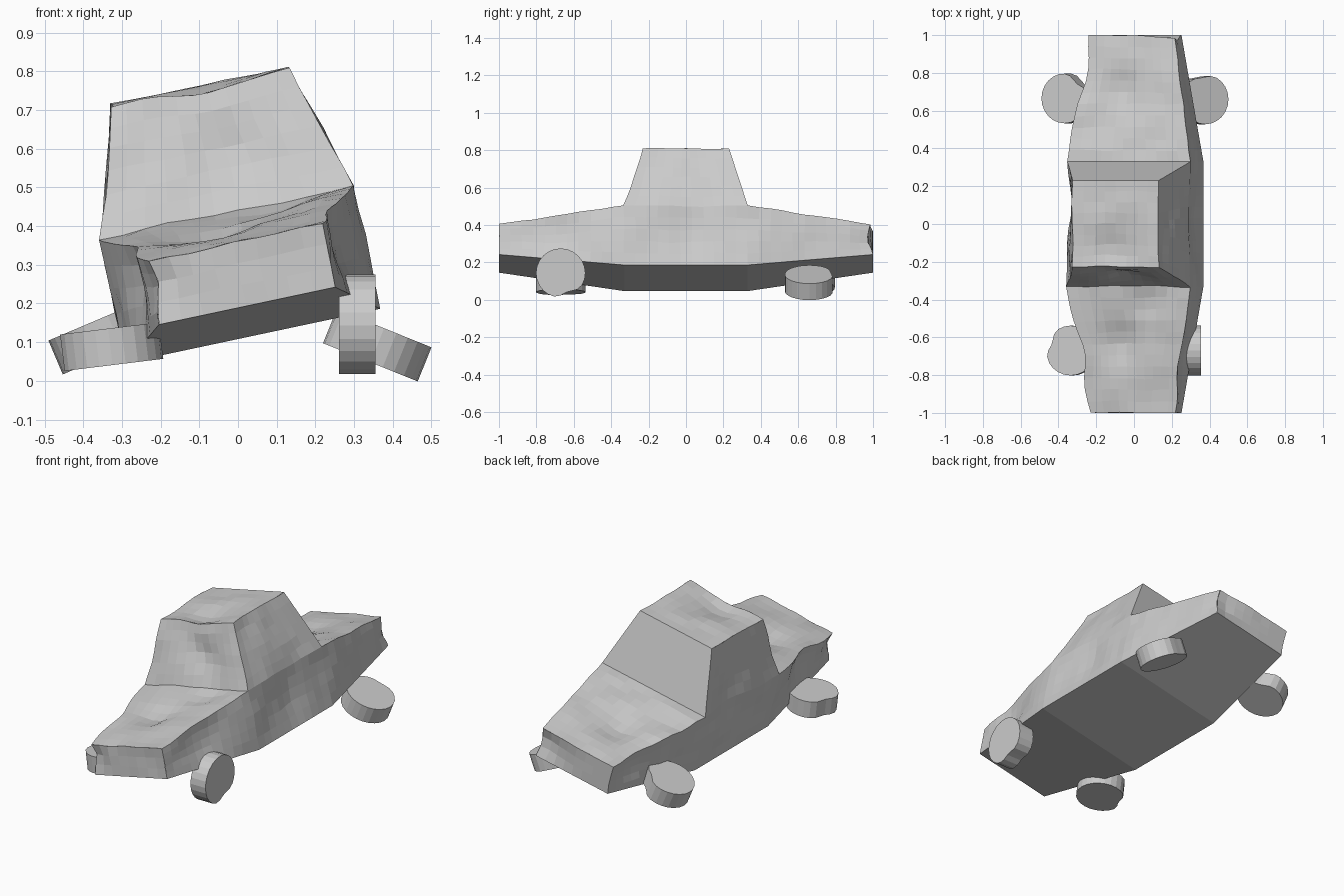
import bpy, bmesh, math
from mathutils import Vector, Matrix, noise

if "Cube" in bpy.data.objects:
    bpy.data.objects.remove(bpy.data.objects["Cube"])

# Hull stations: y -> (half width, half height), plus roof size
ENDS, MID = (0.233, 0.084), (0.335, 0.163)
YM, ROOF_Y, ROOF_W, ROOF_Z = 0.33, 0.23, 0.232, 0.497

# Crash dents: centre, radius, push vector
DENTS = [
    ((-0.02, -0.16, 0.50), 0.11, (0, 0.01, -0.035)),   # roof
    ((0.03, -0.27, 0.30), 0.11, (0, 0.035, 0)),        # windscreen
    ((-0.05, -0.62, 0.13), 0.11, (0, 0, -0.04)),       # bonnet
    ((0.10, -0.43, 0.15), 0.08, (0, 0, -0.025)),       # scuttle
    ((-0.05, 0.68, 0.12), 0.13, (0, 0, -0.035)),       # boot lid
    ((-0.29, -0.66, 0.06), 0.12, (0.045, 0, 0)),       # left front wing
    ((0.28, -0.70, 0.02), 0.12, (-0.03, 0, 0)),        # right front wing
    ((0.33, 0.05, 0.03), 0.16, (-0.025, 0, 0)),        # right door
    ((-0.32, 0.10, 0.18), 0.14, (0.03, 0, 0)),         # left door
    ((-0.27, 0.80, 0.05), 0.12, (0.035, 0, -0.02)),    # left rear wing
    ((0.20, 1.00, 0.00), 0.08, (-0.01, -0.04, 0)),     # tail corner
    ((-0.22, -0.98, 0.02), 0.06, (0.025, 0.02, 0)),    # nose corner
]


def dented(p):
    """Move a point by the dents; the floor stays flat and rigid."""
    t = max(0, (abs(p.y) - YM) / (1 - YM))
    floor = -(MID[1] + (ENDS[1] - MID[1]) * t)
    mask = min(1, max(0, (p.z - floor) / 0.07))
    move = Vector()
    for c, r, v in DENTS:
        move += Vector(v) * math.exp(-((p - Vector(c)).length / r) ** 2)
    if p.y < 0.2 or p.z < 0.16:
        move += noise.noise_vector(p * 7) * 0.011
    q = p + move * mask
    q.y = max(-1, min(1, q.y))
    return q


def patch(bm, a, b, c, d, step=0.06):
    """Subdivided four-cornered panel."""
    a, b, c, d = map(Vector, (a, b, c, d))
    n = max(1, round(max((b - a).length, (c - d).length) / step))
    m = max(1, round(max((d - a).length, (c - b).length) / step))
    n, m = (8, m) if n > 1 and step < 0 else (n, m)
    g = [[bm.verts.new(a.lerp(b, i / n).lerp(d.lerp(c, i / n), j / m))
          for j in range(m + 1)] for i in range(n + 1)]
    for i in range(n):
        for j in range(m):
            bm.faces.new((g[i][j], g[i + 1][j], g[i + 1][j + 1], g[i][j + 1]))


def link(name, bm, matrix):
    me = bpy.data.meshes.new(name)
    bm.to_mesh(me)
    bm.free()
    ob = bpy.data.objects.new(name, me)
    ob.matrix_world = matrix
    bpy.context.collection.objects.link(ob)
    return ob


# Car body: tapered nose, middle and tail
bm = bmesh.new()
stations = [(-1, *ENDS), (-YM, *MID), (YM, *MID), (1, *ENDS)]
for k, ((y0, w0, h0), (y1, w1, h1)) in enumerate(zip(stations, stations[1:])):
    for s in (-1, 1):
        patch(bm, (s*w0, y0, -h0), (s*w1, y1, -h1), (s*w1, y1, h1), (s*w0, y0, h0))
    patch(bm, (-w0, y0, -h0), (w0, y0, -h0), (w1, y1, -h1), (-w1, y1, -h1))
    if k != 1:
        patch(bm, (-w0, y0, h0), (w0, y0, h0), (w1, y1, h1), (-w1, y1, h1))
w, h = ENDS
for y in (-1, 1):
    patch(bm, (-w, y, -h), (w, y, -h), (w, y, h), (-w, y, h))

# Cabin: tapered sides, windscreens and roof
w, h = MID
rw, ry, rz = ROOF_W, ROOF_Y, ROOF_Z
for s in (-1, 1):
    patch(bm, (s*w, -YM, h), (s*w, YM, h), (s*rw, ry, rz), (s*rw, -ry, rz))
    patch(bm, (-w, s*YM, h), (w, s*YM, h), (rw, s*ry, rz), (-rw, s*ry, rz))
patch(bm, (-rw, -ry, rz), (rw, -ry, rz), (rw, ry, rz), (-rw, ry, rz))
bmesh.ops.remove_doubles(bm, verts=bm.verts, dist=0.002)
for v in bm.verts:
    v.co = dented(v.co)
bmesh.ops.recalc_face_normals(bm, faces=bm.faces)
link("car_body", bm, Matrix.Translation((0.006, 0, 0.276))
     @ Matrix.Rotation(math.radians(-12), 4, 'Y'))


# Bent wheels: name, centre, tilt, dent direction, dent depth
WHEELS = [
    ("front_right_wheel", (0.308, -0.67, 0.143), 90, 20, 0.2),
    ("front_left_wheel", (-0.33, -0.67, 0.088), -7, 160, 0.2),
    ("rear_right_wheel", (0.36, 0.66, 0.092), 22, 100, 0.12),
    ("rear_left_wheel", (-0.35, 0.665, 0.112), -23, 50, 0.2),
]
for name, loc, tilt, ang, depth in WHEELS:
    bm = bmesh.new()
    bmesh.ops.create_cone(bm, cap_ends=True, segments=24, radius1=0.132,
                          radius2=0.132, depth=0.095)
    for v in bm.verts:
        a = math.atan2(v.co.y, v.co.x) - math.radians(ang)
        a = math.atan2(math.sin(a), math.cos(a))
        k = 1 - depth * math.exp(-(a / 0.4) ** 2)
        v.co.x *= k
        v.co.y *= k
    link(name, bm, Matrix.Translation(loc)
         @ Matrix.Rotation(math.radians(tilt), 4, 'Y'))
